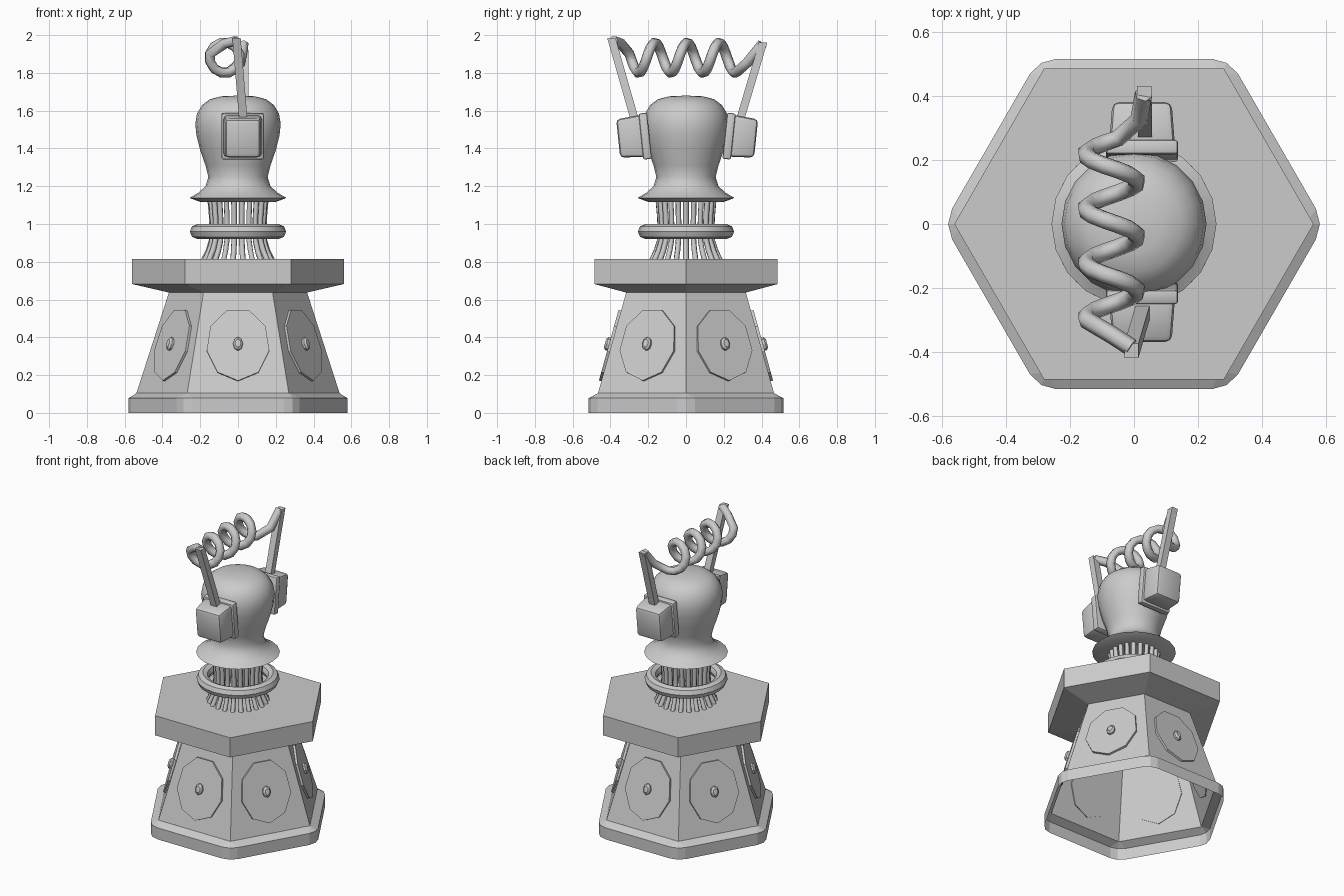
import bpy, bmesh
from math import sin, cos, pi, radians, tan
from mathutils import Vector, Matrix

if "Cube" in bpy.data.objects:
    bpy.data.objects.remove(bpy.data.objects["Cube"])


def finish(name, bm, smooth=False, angle=40):
    bmesh.ops.remove_doubles(bm, verts=bm.verts, dist=1e-5)
    bmesh.ops.recalc_face_normals(bm, faces=bm.faces)
    me = bpy.data.meshes.new(name)
    bm.to_mesh(me)
    bm.free()
    ob = bpy.data.objects.new(name, me)
    bpy.context.collection.objects.link(ob)
    if smooth:
        bpy.ops.object.select_all(action='DESELECT')
        ob.select_set(True)
        bpy.context.view_layer.objects.active = ob
        bpy.ops.object.shade_smooth_by_angle(angle=radians(angle))
    return ob


def loft(bm, rings):
    loops = [[bm.verts.new(p) for p in r] for r in rings]
    n = len(rings[0])
    for a, b in zip(loops, loops[1:]):
        for i in range(n):
            j = (i + 1) % n
            bm.faces.new((a[i], a[j], b[j], b[i]))
    return loops


def lathe(name, profile, n, smooth=False):
    bm = bmesh.new()
    rings = [[(max(r, 1e-4) * cos(2 * pi * i / n), max(r, 1e-4) * sin(2 * pi * i / n), z)
              for i in range(n)] for r, z in profile]
    loops = loft(bm, rings)
    for (r, z), lp in zip(profile, loops):
        if r == 0:
            bmesh.ops.pointmerge(bm, verts=lp, merge_co=(0, 0, z))
    return finish(name, bm, smooth)


def hexagon(apothem, cut, z):
    # hexagon with each corner rounded by three points
    pts = []
    R = apothem / cos(pi / 6)
    for k in range(6):
        a = k * pi / 3
        c = Vector((R * cos(a), R * sin(a), z))
        for da, f in ((-2 * pi / 3, 1), (pi, .28), (2 * pi / 3, 1)):
            pts.append(c + Vector((cos(a + da), sin(a + da), 0)) * cut * f)
    return pts


def curve(name, splines, depth, res, smooth=True):
    cu = bpy.data.curves.new(name, 'CURVE')
    cu.dimensions = '3D'
    cu.bevel_depth = depth
    cu.bevel_resolution = res
    cu.use_fill_caps = True
    for pts in splines:
        sp = cu.splines.new('POLY')
        sp.points.add(len(pts) - 1)
        for p, co in zip(sp.points, pts):
            p.co = (*co, 1)
        sp.use_smooth = smooth
    ob = bpy.data.objects.new(name, cu)
    bpy.context.collection.objects.link(ob)


# hollow hexagonal foot, pedestal and table top
bm = bmesh.new()
loft(bm, [hexagon(.515, .055, 0), hexagon(.515, .055, .078), hexagon(.466, .004, .104)])
finish("foot_rim", bm)
lathe("pedestal", [(.538, .104), (.365, .64)], 6)
lathe("table_top", [(.365, .637), (.56, .682), (.56, .815), (0, .815)], 6)

# nine-sided plate with a knob on every pedestal face
tilt = math_tilt = radians(15.5)
for k in range(6):
    a = radians(30 + 60 * k)
    rad = Vector((cos(a), sin(a), 0))
    tan_v = Vector((-sin(a), cos(a), 0))
    up = Vector((0, 0, cos(tilt))) - rad * sin(tilt)
    nor = rad * cos(tilt) + Vector((0, 0, sin(tilt)))
    centre = rad * .394 + Vector((0, 0, .36))
    for name, n, rx, ry, steps in (
            ("face_plate", 9, .168, .2, ((1, -.005), (1, .014))),
            ("face_knob", 8, .026, .036, ((1, .01), (1, .026), (.6, .036)))):
        bm = bmesh.new()
        rings = [[centre + nor * h + tan_v * (rx * s * sin(2 * pi * i / n))
                  - up * (ry * s * cos(2 * pi * i / n)) for i in range(n)] for s, h in steps]
        loops = loft(bm, rings)
        bm.faces.new(loops[0])
        bm.faces.new(loops[-1])
        finish(f"{name}_{k}", bm)

# cage of flared thin rods forming the neck
N = 22
rods = []
for i in range(N):
    a = -pi / 2 + 2 * pi * (i + .5) / N
    rods.append([(r * cos(a), r * sin(a), z) for r, z in
                 ((.182, .81), (.158, .86), (.142, .91), (.138, .97), (.141, 1.04), (.15, 1.14))])
curve("neck_rods", rods, .015, 1)

# ring around the neck
lathe("neck_ring", [(.216 + .039 * cos(t * pi / 4), .96 + .039 * sin(t * pi / 4))
                    for t in range(9)], 24, True)

# bulb-shaped head with a flared skirt
lathe("bulb_head", [(0, 1.125), (.2, 1.117), (.257, 1.138), (.21, 1.165), (.172, 1.2),
                    (.157, 1.25), (.172, 1.31), (.2, 1.39), (.22, 1.47), (.226, 1.53),
                    (.217, 1.585), (.19, 1.63), (.15, 1.66), (.09, 1.676), (0, 1.68)], 20, True)


# side boxes with backing plates, tilted with the head
def block(name, s, size, loc, taper, bevel):
    bm = bmesh.new()
    bmesh.ops.create_cube(bm, size=1)
    for v in bm.verts:
        f = taper if v.co.y * s > 0 else 1
        v.co = Vector((v.co.x * size[0] * f, v.co.y * size[1], v.co.z * size[2] * f))
    bmesh.ops.bevel(bm, geom=bm.edges[:], offset=bevel, segments=2, profile=.5,
                    affect='EDGES')
    bm.transform(Matrix.Translation(loc) @ Matrix.Rotation(radians(-6 * s), 4, 'X'))
    finish(name, bm, True, 35)


for s, side in ((-1, "front"), (1, "back")):
    block(side + "_plate", s, (.225, .045, .245), (.025, .006 + s * .222, 1.465), 1, .01)
    block(side + "_box", s, (.205, .135, .225), (.025, .006 + s * .298, 1.46), .9, .02)

# square masts leaning outwards
for side, p, q in (("front_mast", (.03, -.265, 1.53), (-.008, -.395, 1.985)),
                   ("back_mast", (.035, .28, 1.53), (.032, .408, 1.96))):
    p, q = Vector(p), Vector(q)
    bm = bmesh.new()
    h = .022
    sq = [Vector((x, y, 0)) for x, y in ((-h, -h), (h, -h), (h, h), (-h, h))]
    loops = loft(bm, [[c + d for d in sq] for c in (p, q)])
    bm.faces.new(loops[0])
    bm.faces.new(loops[-1])
    finish(side, bm)

# coiled wire joining the two masts
pts = [(-.008, -.385, 1.97), (-.07, -.345, 1.955)]
for d in range(-195, 1021, 30):
    t = radians(d)
    pts.append((-.07 + .08 * cos(t), .005 + .17 * (d - 450) / 360, 1.88 + .08 * sin(t)))
pts += [(.015, .325, 1.855), (.03, .405, 1.955)]
curve("coil_wire", [pts], .028, 1)
